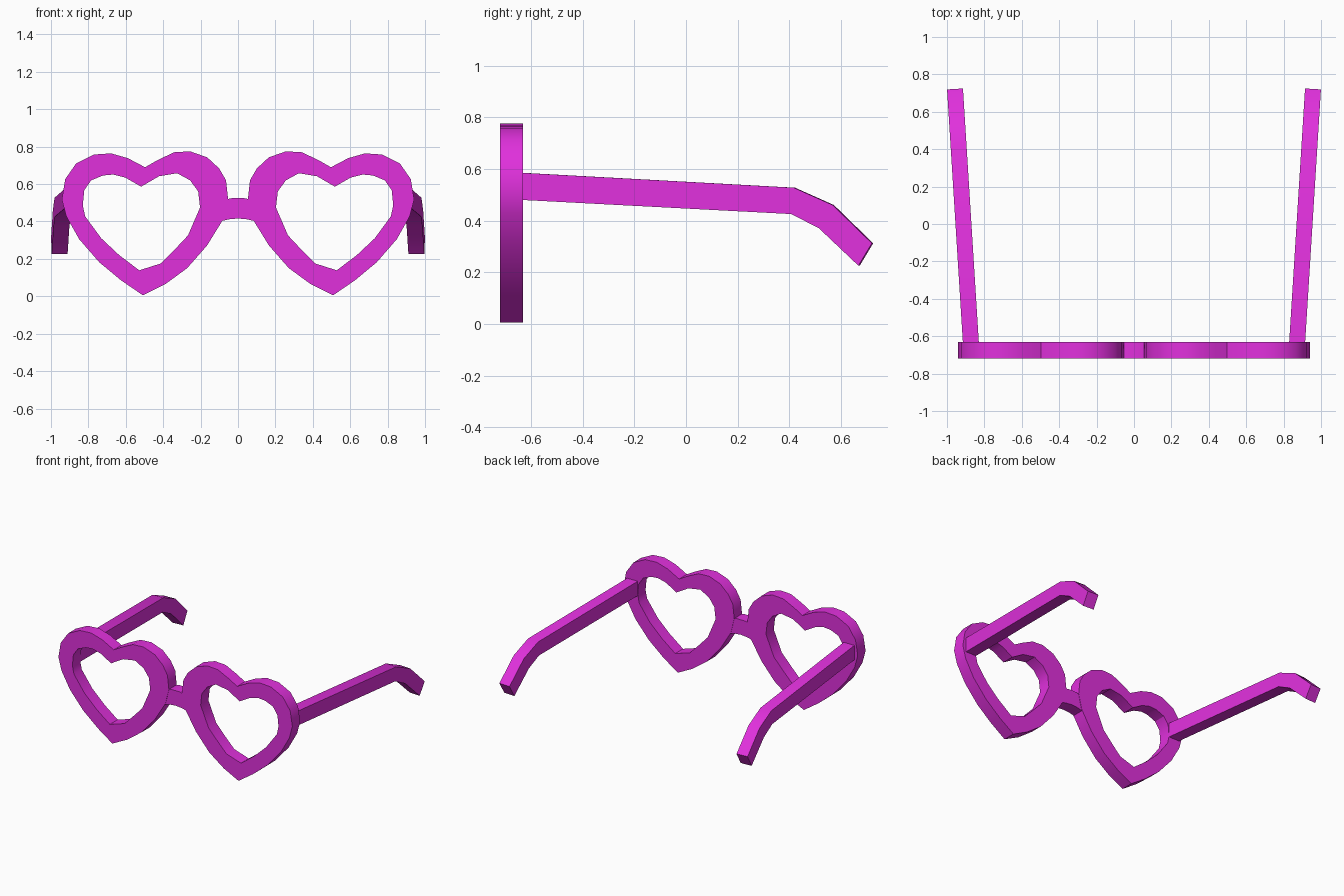
import bpy, bmesh, math

if "Cube" in bpy.data.objects:
    bpy.data.objects.remove(bpy.data.objects["Cube"])

pink = bpy.data.materials.new("magenta")
pink.diffuse_color = (0.75, 0.03, 0.72, 1)
pink.use_nodes = True
pink.node_tree.nodes["Principled BSDF"].inputs["Base Color"].default_value = pink.diffuse_color


def plate(name, loops, half, place):
    """Fill the outlines, give them thickness, then map (u, v, depth) to xyz."""
    curve = bpy.data.curves.new(name, 'CURVE')
    curve.dimensions = '2D'
    curve.fill_mode = 'BOTH'
    curve.extrude = half
    for pts in loops:
        s = curve.splines.new('POLY')
        s.points.add(len(pts) - 1)
        for p, (u, v) in zip(s.points, pts):
            p.co = (u, v, 0, 1)
        s.use_cyclic_u = True
    tmp = bpy.data.objects.new(name + "_outline", curve)
    bpy.context.collection.objects.link(tmp)
    bpy.context.view_layer.update()
    mesh = bpy.data.meshes.new_from_object(
        tmp.evaluated_get(bpy.context.evaluated_depsgraph_get()))
    bpy.data.objects.remove(tmp)
    bm = bmesh.new()
    bm.from_mesh(mesh)
    bmesh.ops.remove_doubles(bm, verts=bm.verts, dist=0.0005)
    for v in bm.verts:
        v.co = place(*v.co)
    bmesh.ops.recalc_face_normals(bm, faces=bm.faces)
    bm.to_mesh(mesh)
    bm.free()
    mesh.name = name
    mesh.materials.clear()
    mesh.materials.append(pink)
    ob = bpy.data.objects.new(name, mesh)
    bpy.context.collection.objects.link(ob)
    bpy.ops.object.select_all(action='DESELECT')
    ob.select_set(True)
    bpy.context.view_layer.objects.active = ob
    bpy.ops.object.shade_smooth_by_angle(angle=math.radians(30))
    return ob


# Heart rim outlines (x, z) of the right-hand lens
outer = [(.508, .005), (.39, .064), (.272, .15), (.165, .272), (.08, .41), (.053, .52),
         (.064, .62), (.101, .684), (.165, .743), (.256, .775), (.342, .77), (.432, .727),
         (.497, .69), (.588, .738), (.678, .764), (.77, .758), (.865, .711), (.924, .626),
         (.942, .518), (.918, .427), (.849, .305), (.742, .182), (.625, .085)]
inner = [(.528, .139), (.411, .176), (.342, .246), (.267, .326), (.203, .475), (.213, .561),
         (.256, .62), (.326, .658), (.422, .642), (.518, .586), (.603, .635), (.667, .651),
         (.721, .646), (.785, .62), (.822, .567), (.83, .486), (.817, .427), (.731, .31),
         (.635, .22)]
# Temple arm outline (y, z)
arm = [(-.64, .585), (.42, .527), (.57, .46), (.722, .312), (.67, .225),
       (.517, .37), (.41, .425), (-.64, .48)]

for side, s in (("right", 1), ("left", -1)):
    # Heart rim
    plate(side + "_heart_rim", [outer, inner], .045,
          lambda u, v, d: (s * u, -.675 + d, v))
    # Arm, splaying outward towards the ear
    plate(side + "_temple_arm", [arm], .0425,
          lambda u, v, d: (s * (.8725 + (u + .63) * .0625 + d), u - d * .06, v))

# Nose bridge
plate("nose_bridge", [[(-.07, .517), (-.03, .525), (.03, .525), (.07, .517), (.1, .4),
                       (.045, .412), (0, .416), (-.045, .412), (-.1, .4)]], .043,
      lambda u, v, d: (u, -.675 + d, v))
